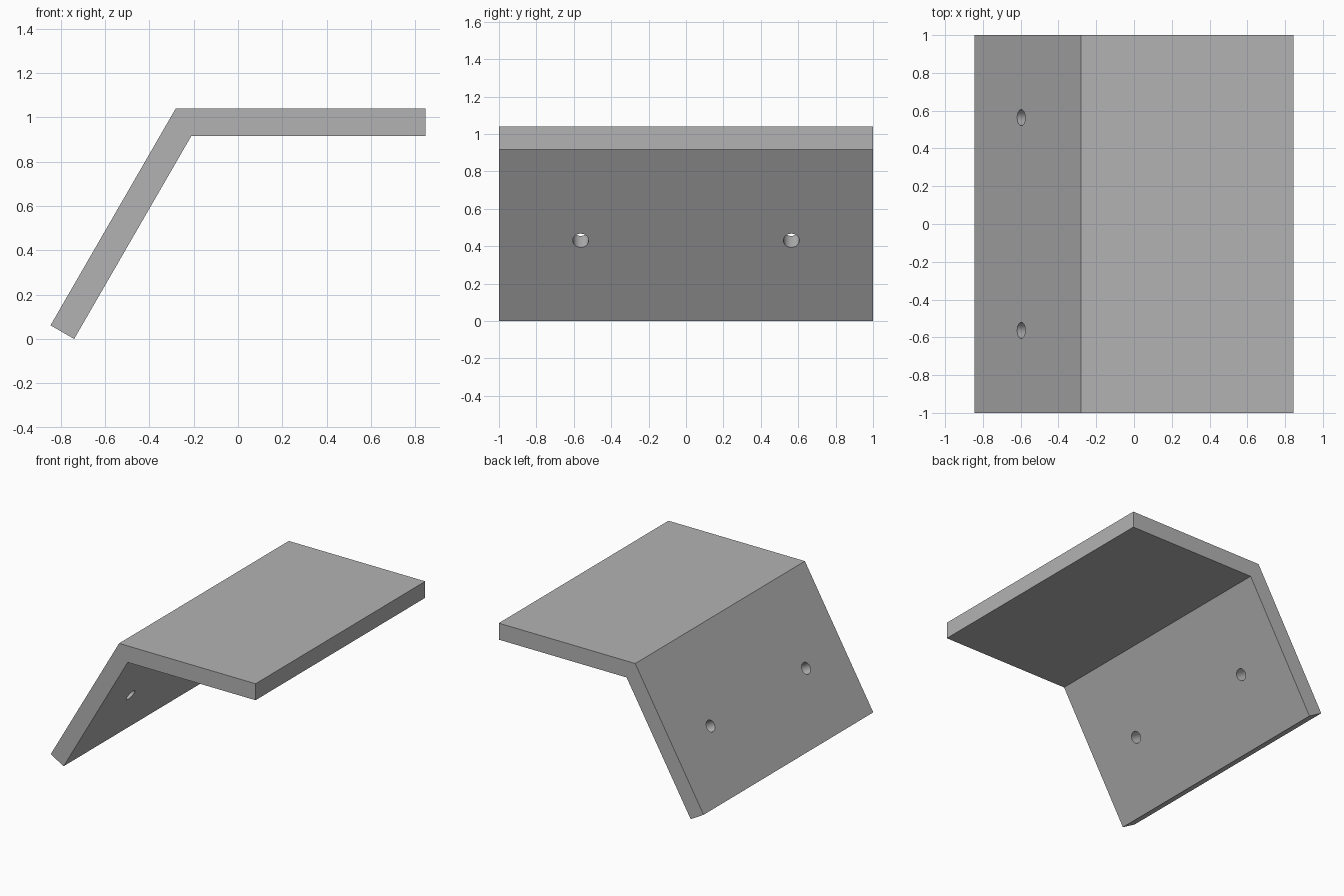
import bpy
import bmesh
from math import radians, sin, cos, tan
from mathutils import Vector, Matrix

cube = bpy.data.objects.get("Cube")
if cube:
    bpy.data.objects.remove(cube, do_unlink=True)

# Dimensions
THICK = 0.123
BEND = radians(60)
INNER_Z = 0.916
FOOT_X = -0.739
END_X = 0.845
HOLE_R = 0.0425
HOLE_Y = 0.563

along = Vector((cos(BEND), 0, sin(BEND)))
normal = Vector((-sin(BEND), 0, cos(BEND)))

grey = bpy.data.materials.new("light grey")
grey.use_nodes = True
colour = (0.45, 0.45, 0.45, 1)
grey.diffuse_color = colour
grey.node_tree.nodes["Principled BSDF"].inputs["Base Color"].default_value = colour


def make_object(name, bm):
    bmesh.ops.recalc_face_normals(bm, faces=bm.faces)
    mesh = bpy.data.meshes.new(name)
    bm.to_mesh(mesh)
    bm.free()
    obj = bpy.data.objects.new(name, mesh)
    bpy.context.collection.objects.link(obj)
    mesh.materials.append(grey)
    return obj


# Bent plate: side profile extruded from front to back
foot = Vector((FOOT_X, -1, 0))
inner = foot + along * (INNER_Z / sin(BEND))
outer = inner + Vector((-THICK * tan(BEND / 2), 0, THICK))
profile = [foot, inner, Vector((END_X, -1, INNER_Z)),
           Vector((END_X, -1, INNER_Z + THICK)), outer, foot + normal * THICK]
bm = bmesh.new()
face = bm.faces.new([bm.verts.new(p) for p in profile])
extruded = bmesh.ops.extrude_face_region(bm, geom=[face])
bmesh.ops.translate(bm, vec=(0, 2, 0),
                    verts=[v for v in extruded["geom"] if isinstance(v, bmesh.types.BMVert)])
plate = make_object("bent_plate", bm)

# Screw holes, drilled square to the sloping flange
bm = bmesh.new()
tilt = Vector((0, 0, 1)).rotation_difference(normal).to_matrix().to_4x4()
middle = foot + along * (0.43 / sin(BEND)) + normal * (THICK / 2)
for y in (-HOLE_Y, HOLE_Y):
    place = Matrix.Translation((middle.x, y, middle.z)) @ tilt
    bmesh.ops.create_cone(bm, cap_ends=True, segments=32, radius1=HOLE_R,
                          radius2=HOLE_R, depth=THICK * 2, matrix=place)
cutter = make_object("hole_cutter", bm)
cutter.hide_render = True

# Cut the holes, then remove the helper
cut = plate.modifiers.new("screw holes", 'BOOLEAN')
cut.operation = 'DIFFERENCE'
cut.solver = 'EXACT'
cut.object = cutter
bpy.ops.object.select_all(action='DESELECT')
plate.select_set(True)
bpy.context.view_layer.objects.active = plate
bpy.ops.object.modifier_apply(modifier=cut.name)
bpy.data.objects.remove(cutter, do_unlink=True)
bpy.ops.object.shade_smooth_by_angle(angle=radians(30))
